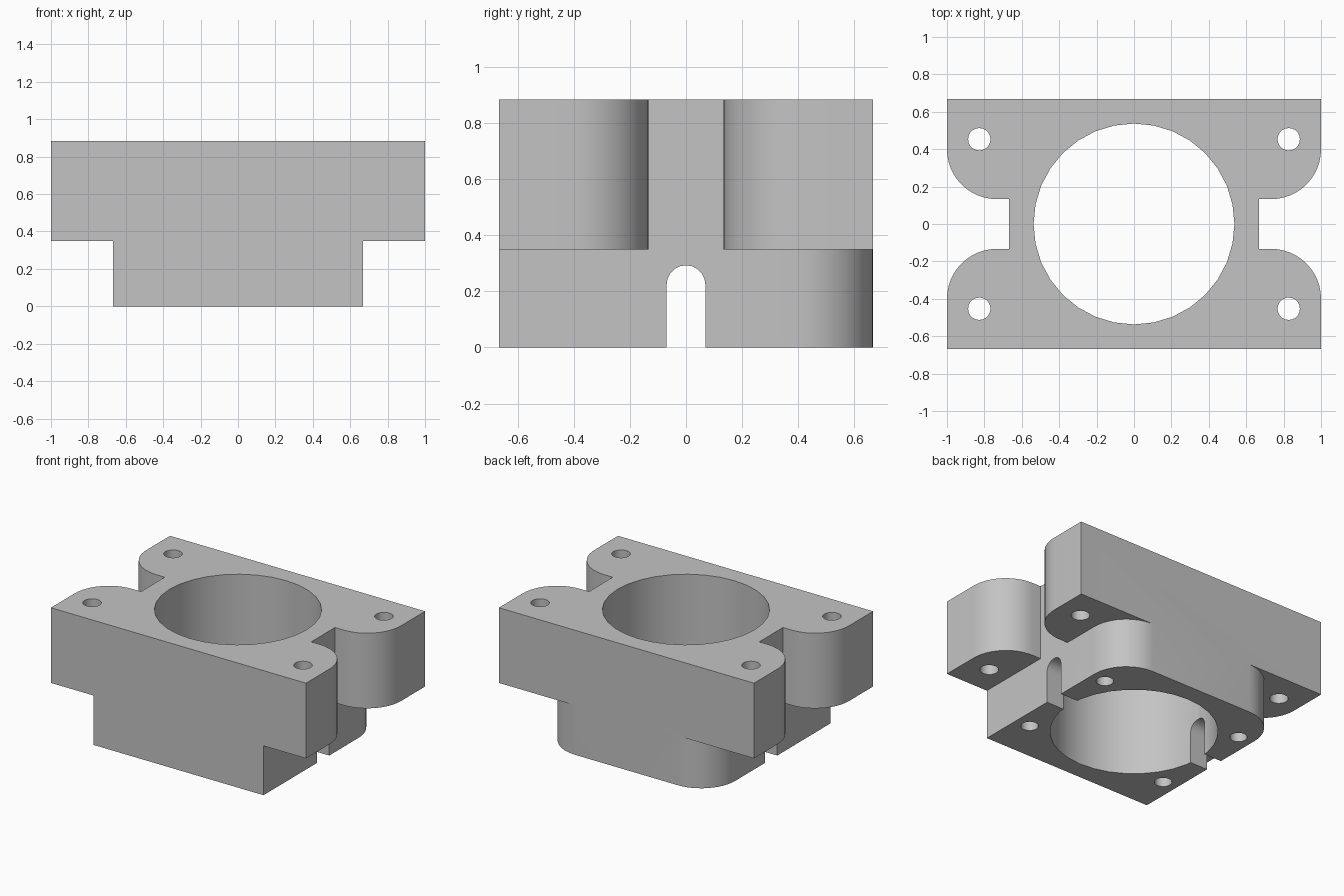
import bpy
import bmesh
from math import cos, sin, pi, radians

cube = bpy.data.objects.get("Cube")
if cube:
    bpy.data.objects.remove(cube, do_unlink=True)

# Main dimensions
HALF_W, HALF_D, HALF_BASE = 1.0, 0.667, 0.667
STEP_Z, TOP_Z = 0.35, 0.883
CORNER_R, NOTCH = 0.267, 0.133

grey = bpy.data.materials.new("plain_grey")
grey.use_nodes = True
grey.diffuse_color = (0.55, 0.55, 0.55, 1)
grey.node_tree.nodes["Principled BSDF"].inputs["Base Color"].default_value = grey.diffuse_color


def arc(cx, cy, r, start, end, steps):
    """Points on an arc, angles in degrees."""
    angles = [radians(start + (end - start) * i / steps) for i in range(steps + 1)]
    return [(cx + r * cos(a), cy + r * sin(a)) for a in angles]


def prism(name, points, low, high, axis="Z"):
    """Extrude a closed outline along Z, or along X with points read as (y, z)."""
    bm = bmesh.new()
    place = (lambda p: (p[0], p[1], low)) if axis == "Z" else (lambda p: (low, p[0], p[1]))
    face = bm.faces.new([bm.verts.new(place(p)) for p in points])
    ext = bmesh.ops.extrude_face_region(bm, geom=[face])
    step = (0, 0, high - low) if axis == "Z" else (high - low, 0, 0)
    bmesh.ops.translate(bm, vec=step, verts=[v for v in ext["geom"] if isinstance(v, bmesh.types.BMVert)])
    bmesh.ops.recalc_face_normals(bm, faces=bm.faces)
    mesh = bpy.data.meshes.new(name)
    bm.to_mesh(mesh)
    bm.free()
    mesh.materials.append(grey)
    obj = bpy.data.objects.new(name, mesh)
    bpy.context.collection.objects.link(obj)
    return obj


def cylinder(name, x, y, r, low, high, sides):
    return prism(name, arc(x, y, r, 0, 360, sides)[:-1], low, high)


def combine(target, other, operation):
    """Apply a boolean and remove the helper."""
    mod = target.modifiers.new(operation.lower(), "BOOLEAN")
    mod.operation, mod.solver, mod.object = operation, "EXACT", other
    bpy.context.view_layer.objects.active = target
    bpy.ops.object.modifier_apply(modifier=mod.name)
    bpy.data.objects.remove(other, do_unlink=True)


# Upper flange: two lobed bars joined around the bore
quarter = [(HALF_BASE, NOTCH)]
quarter += arc(HALF_W - CORNER_R, NOTCH + CORNER_R, CORNER_R, -90, 0, 12)
quarter += [(HALF_W, HALF_D)]
back = quarter + [(-x, y) for x, y in reversed(quarter)]
outline = back + [(-x, -y) for x, y in back]
body = prism("bearing_block", outline, STEP_Z, TOP_Z)

# Lower block: square front corners, rounded back corners
c = HALF_BASE - CORNER_R
base_outline = [(-HALF_BASE, -HALF_D), (HALF_BASE, -HALF_D)]
base_outline += arc(c, c, CORNER_R, 0, 90, 12) + arc(-c, c, CORNER_R, 90, 180, 12)
combine(body, prism("lower_block", base_outline, 0, STEP_Z), "UNION")

# Central bore
combine(body, cylinder("bore_cutter", 0, 0, 0.537, -0.1, 1, 32), "DIFFERENCE")

# Round-topped slot through both sides
slot = [(-0.069, -0.1), (0.069, -0.1)] + arc(0, 0.224, 0.069, 0, 180, 10)
combine(body, prism("slot_cutter", slot, -0.9, 0.9, "X"), "DIFFERENCE")

# Through holes in the flange and blind holes under the lower block
for sx in (-1, 1):
    for sy in (-1, 1):
        combine(body, cylinder("flange_hole_cutter", sx * 0.827, sy * 0.453, 0.06, 0.2, 1, 20), "DIFFERENCE")
        combine(body, cylinder("base_hole_cutter", sx * 0.557, sy * 0.374, 0.056, -0.1, 0.4, 20), "DIFFERENCE")

# Smooth curved walls, sharp edges elsewhere
bpy.ops.object.select_all(action="DESELECT")
body.select_set(True)
bpy.context.view_layer.objects.active = body
bpy.ops.object.shade_smooth_by_angle(angle=radians(30))
